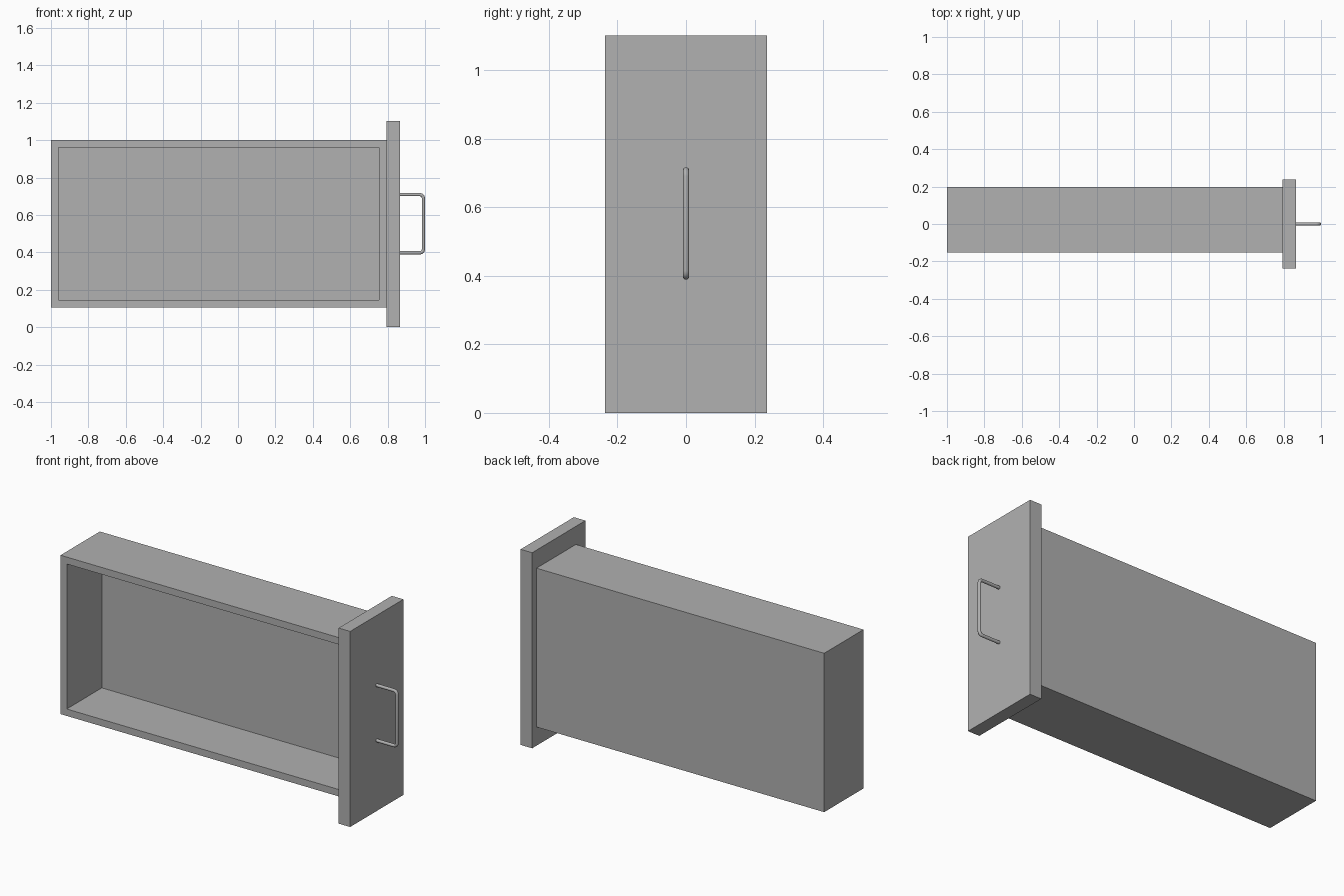
import bpy, bmesh, math
from mathutils import Vector

if "Cube" in bpy.data.objects:
    bpy.data.objects.remove(bpy.data.objects["Cube"])

# Shared dark grey
grey = bpy.data.materials.new("dark_grey")
grey.diffuse_color = (0.44, 0.44, 0.44, 1)
grey.use_nodes = True
grey.node_tree.nodes["Principled BSDF"].inputs["Base Color"].default_value = grey.diffuse_color


def box(name, lo, hi):
    bm = bmesh.new()
    bmesh.ops.create_cube(bm, size=1)
    for v in bm.verts:
        v.co = Vector([lo[i] if v.co[i] < 0 else hi[i] for i in range(3)])
    return name, bm


def finish(name, bm):
    bmesh.ops.recalc_face_normals(bm, faces=bm.faces)
    mesh = bpy.data.meshes.new(name)
    bm.to_mesh(mesh)
    bm.free()
    mesh.materials.append(grey)
    obj = bpy.data.objects.new(name, mesh)
    bpy.context.collection.objects.link(obj)
    return obj


# Open drawer box: inset the -y face and push it inwards
name, bm = box("drawer_box", (-1, -0.152, 0.105), (0.793, 0.198, 1.0))
bm.normal_update()
opening = min(bm.faces, key=lambda f: f.calc_center_median().y)
bmesh.ops.inset_region(bm, faces=[opening], thickness=0.039, use_even_offset=True)
pushed = bmesh.ops.extrude_discrete_faces(bm, faces=[opening])["faces"]
bmesh.ops.translate(bm, verts=pushed[0].verts[:], vec=(0, 0.312, 0))
finish(name, bm)

# Overlapping face panel
finish(*box("drawer_front", (0.793, -0.237, 0), (0.865, 0.237, 1.102)))

# Wire pull handle: U-shaped path with small rounded corners
radius, x0, x1, z0, z1, corner = 0.009, 0.858, 0.991, 0.3975, 0.7085, 0.018
path = [(x0, z0)]
for cz, start in ((z0 + corner, -90), (z1 - corner, 0)):
    for i in range(5):
        a = math.radians(start + 90 * i / 4)
        path.append((x1 - corner + corner * math.cos(a), cz + corner * math.sin(a)))
path.append((x0, z1))

curve = bpy.data.curves.new("handle", 'CURVE')
curve.dimensions = '3D'
curve.bevel_depth = radius
curve.bevel_resolution = 3
curve.use_fill_caps = True
curve.materials.append(grey)
spline = curve.splines.new('POLY')
spline.points.add(len(path) - 1)
for p, (x, z) in zip(spline.points, path):
    p.co = (x, 0, z, 1)
handle = bpy.data.objects.new("handle", curve)
bpy.context.collection.objects.link(handle)
bpy.context.view_layer.objects.active = handle
handle.select_set(True)
bpy.ops.object.convert(target='MESH')
bpy.ops.object.shade_smooth_by_angle(angle=math.radians(40))
